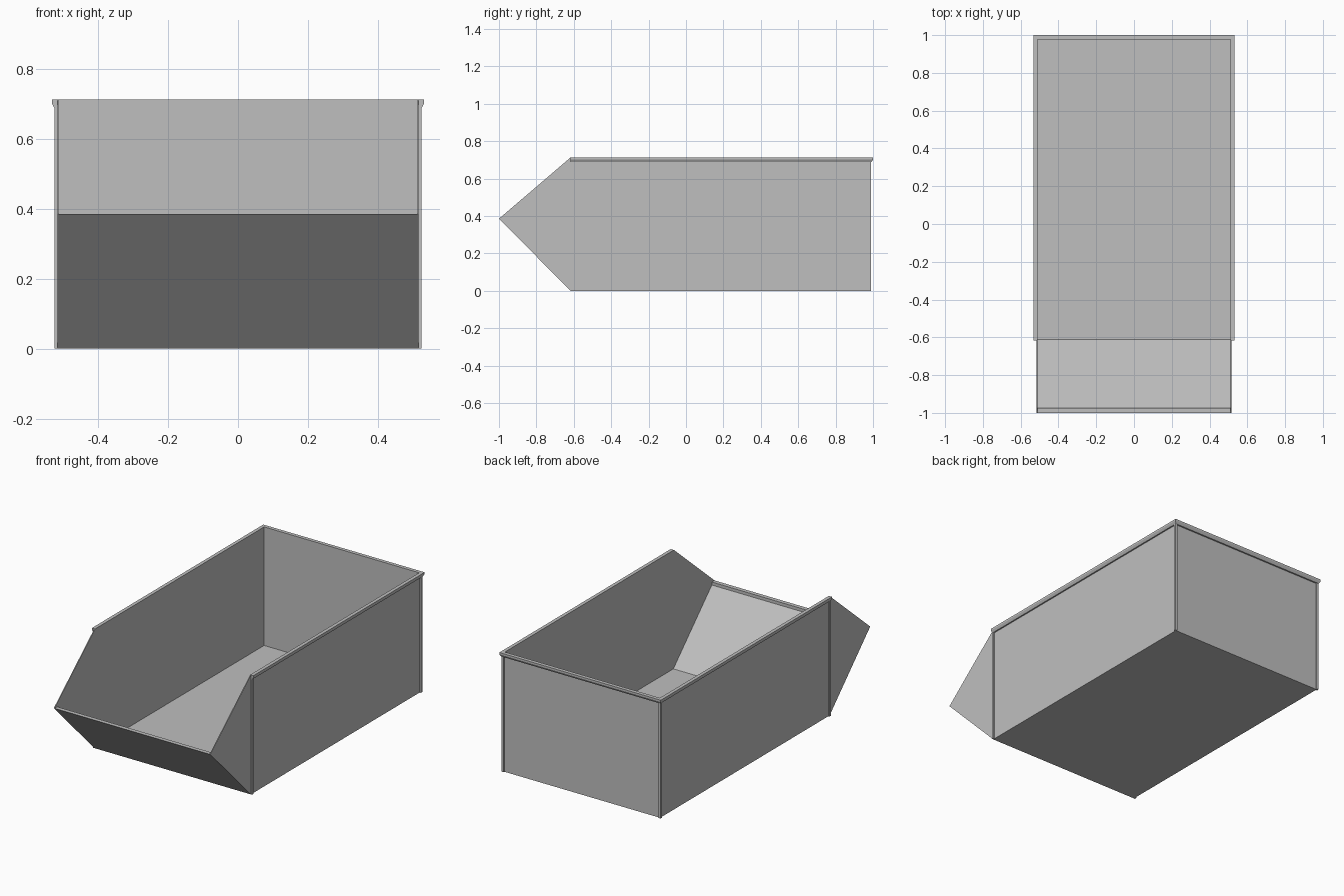
import bpy, bmesh

cube = bpy.data.objects.get("Cube")
if cube:
    bpy.data.objects.remove(cube, do_unlink=True)

grey = bpy.data.materials.new("light grey metal")
grey.use_nodes = True
colour = (0.52, 0.52, 0.52, 1)
grey.diffuse_color = colour
grey.node_tree.nodes["Principled BSDF"].inputs["Base Color"].default_value = colour

IN, OUT = 0.512, 0.517        # inner and outer faces of the side walls
POST = 0.525                  # outer face of the corner posts
FRONT, BACK, TOP = -0.617, 0.983, 0.713
NOSE = 0.385                  # height of the front lip


def loft(name, rings):
    """Skin a list of closed sections and cap both ends."""
    bm = bmesh.new()
    loops = [[bm.verts.new(p) for p in ring] for ring in rings]
    n = len(loops[0])
    for a, b in zip(loops, loops[1:]):
        for i in range(n):
            j = (i + 1) % n
            bm.faces.new((a[i], a[j], b[j], b[i]))
    bm.faces.new(loops[0])
    bm.faces.new(loops[-1])
    bmesh.ops.recalc_face_normals(bm, faces=bm.faces)
    mesh = bpy.data.meshes.new(name)
    bm.to_mesh(mesh)
    bm.free()
    mesh.materials.append(grey)
    obj = bpy.data.objects.new(name, mesh)
    bpy.context.collection.objects.link(obj)
    return obj


def prism(name, x0, x1, profile):
    """Extrude a (y, z) profile between two x positions."""
    return loft(name, [[(x, y, z) for y, z in profile] for x in (x0, x1)])


def box(name, x0, x1, y0, y1, z0, z1):
    return prism(name, x0, x1, [(y0, z0), (y1, z0), (y1, z1), (y0, z1)])


# Thin side walls with the pointed front, and the corner posts
side = [(FRONT, 0), (BACK, 0), (BACK, TOP), (FRONT, TOP), (-1, NOSE)]
for s, label in ((1, "left"), (-1, "right")):
    prism(label + "_wall", s * IN, s * OUT, side)
    box(label + "_front_post", s * IN, s * POST, FRONT, FRONT + 0.012, 0, 0.69)
    box(label + "_back_post", s * IN, s * POST, 0.976, 0.99, 0, 0.69)

# Floor and back wall
box("floor", -IN, IN, FRONT, BACK, 0, 0.005)
box("back_wall", -IN, IN, 0.978, BACK, 0, TOP)

# Sloping front wall with a thickened lip along its upper edge
prism("front_slope", -IN, IN, [
    (FRONT, 0), (-1, NOSE), (-0.975, NOSE), (-0.975, NOSE - 0.018), (FRONT + 0.005, 0.005)])

# Flared rim, mitred round the sides and back
rim = [(0.0, TOP), (0.018, TOP), (0.018, 0.702), (0.01, 0.688), (0.0, 0.688)]
rim_in, back_in = 0.515, 0.982
loft("rim", [
    [(sx * (rim_in + d), y + d * back, z) for d, z in rim]
    for sx, y, back in ((-1, FRONT, 0), (-1, back_in, 1), (1, back_in, 1), (1, FRONT, 0))])
